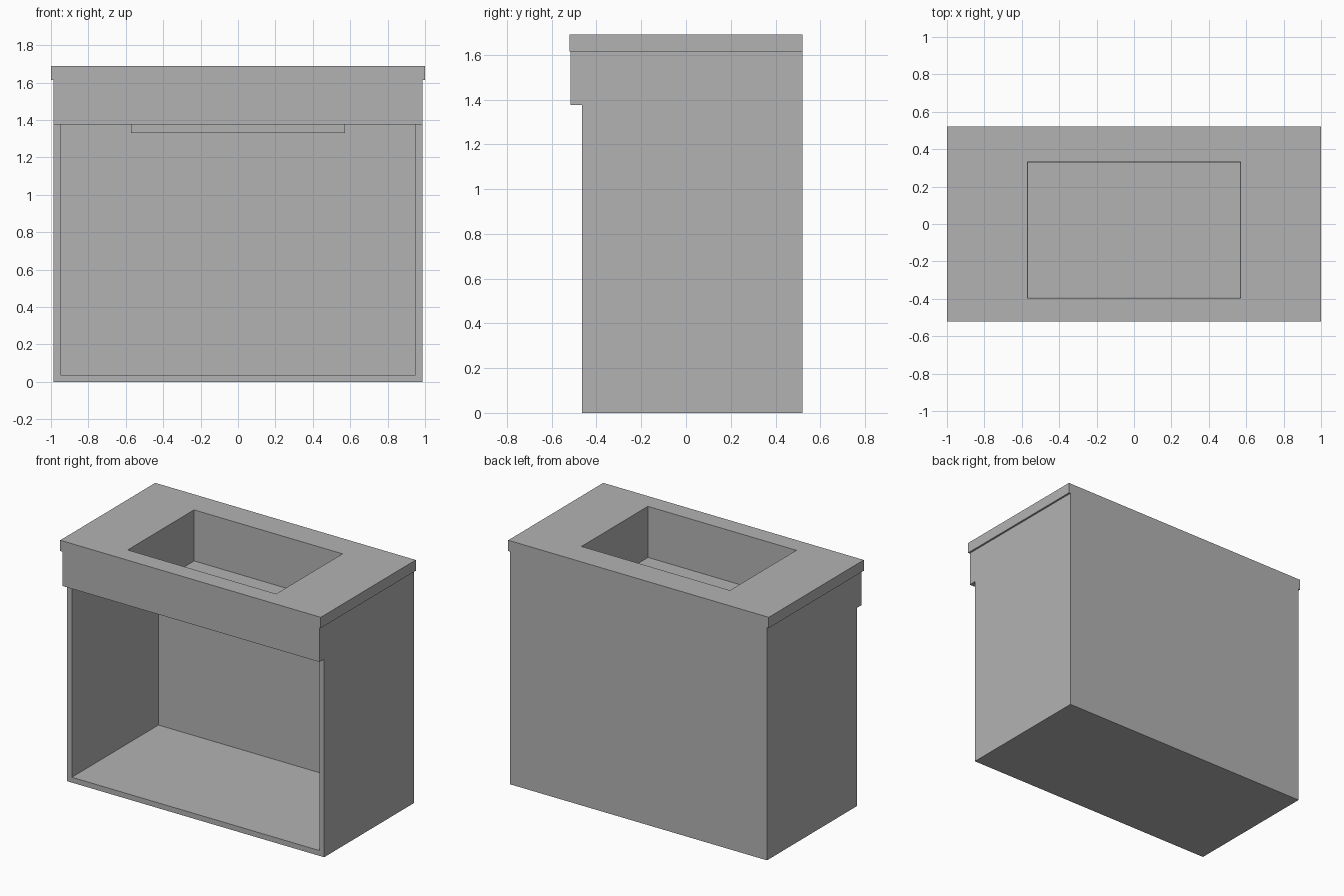
import bpy
import bmesh

old = bpy.data.objects.get("Cube")
if old:
    bpy.data.objects.remove(old, do_unlink=True)

# Single flat colour
grey = bpy.data.materials.new("mid grey")
grey.use_nodes = True
grey.diffuse_color = (0.45, 0.45, 0.45, 1)
grey.node_tree.nodes["Principled BSDF"].inputs["Base Color"].default_value = grey.diffuse_color


def finish(name, bm):
    bmesh.ops.recalc_face_normals(bm, faces=bm.faces)
    mesh = bpy.data.meshes.new(name)
    bm.to_mesh(mesh)
    bm.free()
    mesh.materials.append(grey)
    obj = bpy.data.objects.new(name, mesh)
    bpy.context.collection.objects.link(obj)
    return obj


def extrude_profile(name, profile, y0, y1):
    """Closed x-z outline extruded from y0 back to y1."""
    bm = bmesh.new()
    face = bm.faces.new([bm.verts.new((x, y0, z)) for x, z in profile])
    geom = bmesh.ops.extrude_face_region(bm, geom=[face], use_keep_orig=True)["geom"]
    moved = [g for g in geom if isinstance(g, bmesh.types.BMVert)]
    bmesh.ops.translate(bm, verts=moved, vec=(0, y1 - y0, 0))
    return finish(name, bm)


def rect(half, z0, z1):
    return [(-half, z0), (half, z0), (half, z1), (-half, z1)]


def loft_rectangles(name, rings):
    """Join rectangles (half width, y front, y back, z) in order, capping both ends."""
    bm = bmesh.new()
    loops = [[bm.verts.new(p) for p in ((-h, a, z), (h, a, z), (h, b, z), (-h, b, z))]
             for h, a, b, z in rings]
    for low, high in zip(loops, loops[1:]):
        for i in range(4):
            j = (i + 1) % 4
            bm.faces.new((low[i], low[j], high[j], high[i]))
    bm.faces.new(loops[0])
    bm.faces.new(loops[-1])
    return finish(name, bm)


W, T = 0.987, 0.037              # cabinet half width, panel thickness
FRONT, BACK = -0.465, 0.521
TOP, COUNTER_TOP = 1.615, 1.69
inner = W - T

# Sides and floor as one U-shaped shell, open at the front
extrude_profile("cabinet_sides_and_floor",
                [(-W, 0), (W, 0), (W, TOP), (inner, TOP), (inner, T),
                 (-inner, T), (-inner, TOP), (-W, TOP)], FRONT, BACK)
extrude_profile("cabinet_back", rect(inner, T, TOP), BACK - T, BACK)

# Apron panel across the front, below the counter
extrude_profile("front_apron", rect(W, 1.375, TOP), -0.517, FRONT)

# Countertop with a thin rectangular basin, from basin floor over the slab to its underside
loft_rectangles("countertop_with_basin", [
    (0.566, -0.392, 0.328, 1.338),
    (0.570, -0.396, 0.332, COUNTER_TOP),
    (1.0, -BACK, BACK, COUNTER_TOP),
    (1.0, -BACK, BACK, TOP),
    (0.575, -0.401, 0.337, TOP),
    (0.572, -0.398, 0.334, 1.33),
])
